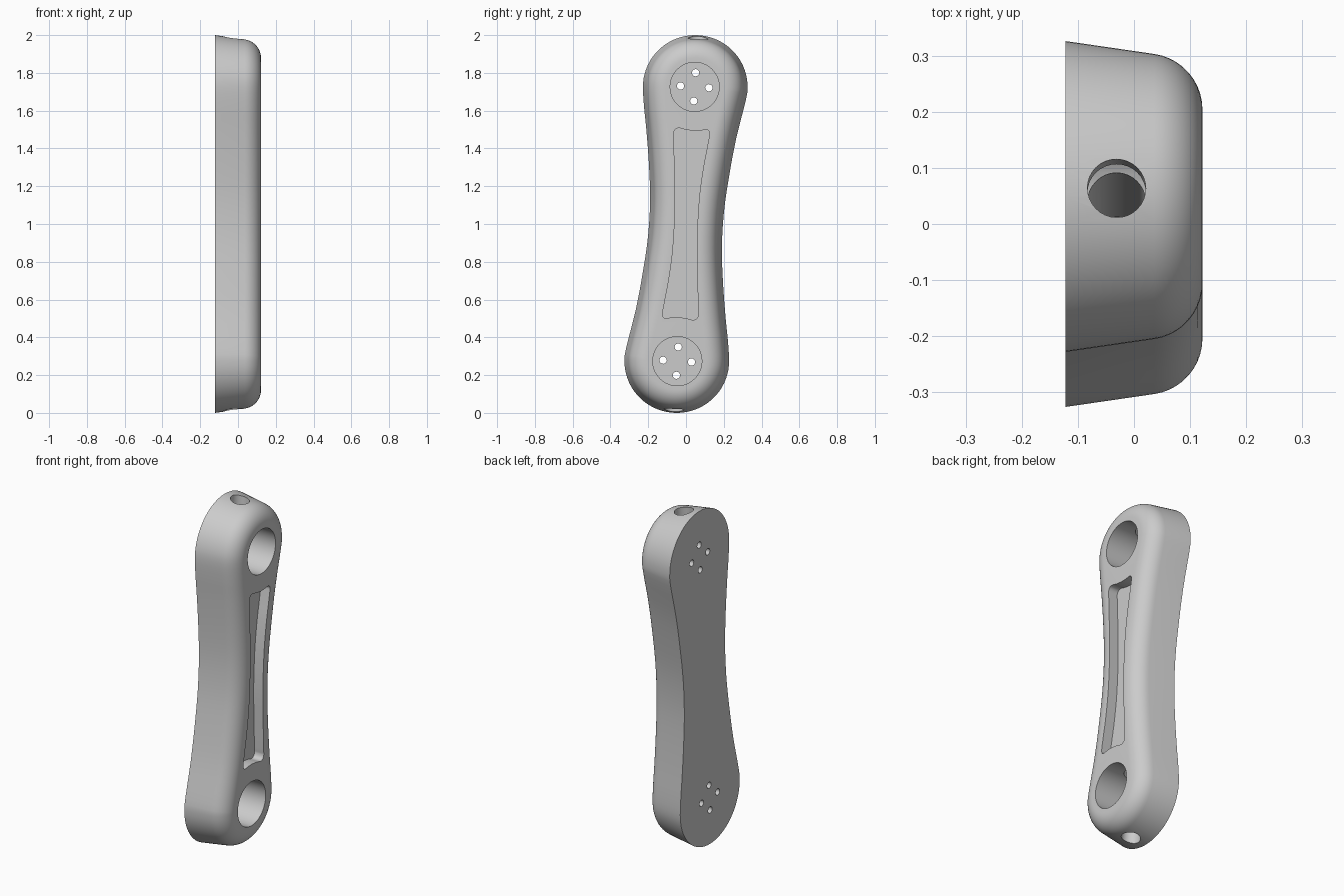
import bpy, bmesh, math
from mathutils import Vector, Matrix

cube = bpy.data.objects.get("Cube")
if cube:
    bpy.data.objects.remove(cube, do_unlink=True)

grey = bpy.data.materials.new("plain grey")
grey.use_nodes = True
grey.diffuse_color = (0.6, 0.6, 0.6, 1)
grey.node_tree.nodes["Principled BSDF"].inputs["Base Color"].default_value = (0.6, 0.6, 0.6, 1)

HALF = 0.122                      # half thickness along x
EYE = Vector((0.046, 1.726))      # upper bore centre in (y, z)


def turned(points):
    """Same points after a half turn about the middle of the arm."""
    return [Vector((-p.x, 2 - p.y)) for p in points]


def smooth_loop(points, steps):
    """Closed Catmull-Rom curve through the points."""
    out, n = [], len(points)
    for i in range(n):
        a, b, c, d = (points[(i + k) % n] for k in (-1, 0, 1, 2))
        for s in range(steps):
            t = s / steps
            out.append(0.5 * (2 * b + (c - a) * t + (2 * a - 5 * b + 4 * c - d) * t ** 2
                              + (3 * b - a - 3 * c + d) * t ** 3))
    return out


def inset(loop, amount):
    """Shift a counter-clockwise loop inwards along its normals."""
    out = []
    for i, p in enumerate(loop):
        along = (loop[(i + 1) % len(loop)] - loop[i - 1]).normalized()
        out.append(p + Vector((-along.y, along.x)) * amount)
    return out


def loft(name, loop, sections):
    """Skin copies of a (y, z) loop placed at (x, inset) sections and cap the ends."""
    bm = bmesh.new()
    rings = [[bm.verts.new((x, p.x, p.y)) for p in inset(loop, d)] for x, d in sections]
    n = len(loop)
    for low, high in zip(rings, rings[1:]):
        for i in range(n):
            j = (i + 1) % n
            bm.faces.new((low[i], low[j], high[j], high[i]))
    bm.faces.new(rings[0][::-1])
    bm.faces.new(rings[-1])
    bmesh.ops.recalc_face_normals(bm, faces=bm.faces)
    return finish(name, bm)


def rod(name, radius, length, centre, direction, sides):
    bm = bmesh.new()
    turn = Vector(direction).to_track_quat('Z', 'Y').to_matrix().to_4x4()
    bmesh.ops.create_cone(bm, cap_ends=True, segments=sides, radius1=radius, radius2=radius,
                          depth=length, matrix=Matrix.Translation(centre) @ turn)
    return finish(name, bm)


def finish(name, bm):
    mesh = bpy.data.meshes.new(name)
    bm.to_mesh(mesh)
    bm.free()
    mesh.materials.append(grey)
    obj = bpy.data.objects.new(name, mesh)
    bpy.context.collection.objects.link(obj)
    return obj


# Arm outline: round end plus one waisted side, repeated by a half turn
half = []
for deg in range(-15, 181, 15):
    a = math.radians(deg)
    half.append(Vector((0.049 + 0.277 * math.cos(a), 1.726 + 0.274 * math.sin(a))))
half += [Vector(p) for p in ((-0.222, 1.62), (-0.21, 1.5), (-0.196, 1.315), (-0.19, 1.13),
                             (-0.2, 0.945), (-0.226, 0.76), (-0.265, 0.55))]
outline = smooth_loop(half + turned(half), 3)

# Body: drafted side wall, rounded shoulder, flat face
sections = [(-HALF, 0.0)]
for k in range(11):
    a = math.radians(8 + 82 * k / 10)
    sections.append((0.022 + 0.1 * math.sin(a), 0.122 - 0.1 * math.cos(a)))
arm = loft("crank_arm", outline, sections)

# Recess: follows the waist, with ends curved around the bores
slot = [Vector(p) for p in ((0.069, 1.13), (0.09, 1.29), (0.109, 1.39), (0.122, 1.46),
                            (0.124, 1.482), (0.113, 1.499), (0.085, 1.496), (0.046, 1.494),
                            (0.0, 1.499), (-0.035, 1.508), (-0.056, 1.502), (-0.066, 1.482),
                            (-0.065, 1.45), (-0.06, 1.28), (-0.058, 1.08))]
cutters = [loft("recess_cutter", smooth_loop(slot + turned(slot), 3),
                [(HALF - 0.06, 0), (HALF + 0.1, 0)])]

# Bores with four screw holes each
floor = -0.09
lean = math.atan2(0.094, 1.452)
for end, eye in (("upper", EYE), ("lower", turned([EYE])[0])):
    top = HALF + 0.1
    cutters.append(rod(end + "_bore_cutter", 0.13, top - floor,
                       ((top + floor) / 2, eye.x, eye.y), (1, 0, 0), 48))
    for k in range(4):
        a = k * math.pi / 2 - lean
        cutters.append(rod(end + "_screw_cutter", 0.019, 0.2,
                           (-0.12, eye.x + 0.075 * math.cos(a), eye.y + 0.075 * math.sin(a)),
                           (1, 0, 0), 20))

# Long channel from end to end along the leaning axis
cutters.append(rod("channel_cutter", 0.052, 2.4, (-0.031, 0, 1),
                   (0, math.sin(lean), math.cos(lean)), 32))

bpy.ops.object.select_all(action='DESELECT')
bpy.context.view_layer.objects.active = arm
arm.select_set(True)
for cutter in cutters:
    cutter.hide_render = True
    mod = arm.modifiers.new("cut", 'BOOLEAN')
    mod.operation = 'DIFFERENCE'
    mod.solver = 'EXACT'
    mod.object = cutter
    bpy.ops.object.modifier_apply(modifier=mod.name)
    bpy.data.objects.remove(cutter, do_unlink=True)

bpy.ops.object.shade_smooth_by_angle(angle=math.radians(30))
